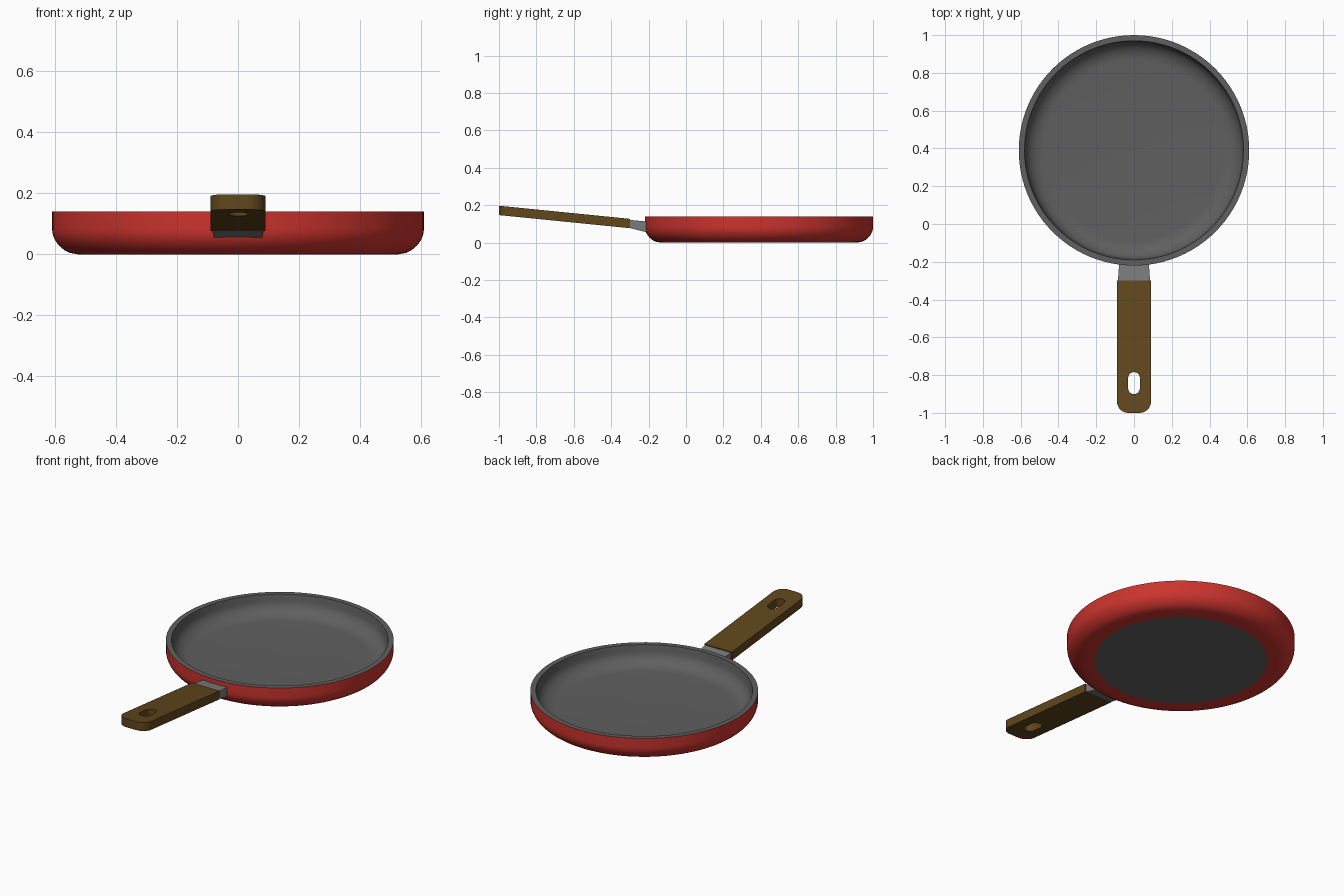
import bpy, bmesh, math

if "Cube" in bpy.data.objects:
    bpy.data.objects.remove(bpy.data.objects["Cube"])


def material(name, rgb):
    m = bpy.data.materials.new(name)
    m.diffuse_color = (*rgb, 1)
    m.use_nodes = True
    m.node_tree.nodes["Principled BSDF"].inputs["Base Color"].default_value = m.diffuse_color
    return m


RED = material("red_enamel", (0.61, 0.034, 0.027))
COATING = material("dark_coating", (0.115, 0.115, 0.115))
METAL = material("grey_metal", (0.2, 0.2, 0.2))
WOOD = material("brown_wood", (0.12, 0.062, 0.012))


def smooth(obj):
    bpy.ops.object.select_all(action='DESELECT')
    obj.select_set(True)
    bpy.context.view_layer.objects.active = obj
    bpy.ops.object.shade_smooth_by_angle(angle=math.radians(30))


def add_object(name, bm, mats):
    bmesh.ops.recalc_face_normals(bm, faces=bm.faces)
    mesh = bpy.data.meshes.new(name)
    bm.to_mesh(mesh)
    bm.free()
    obj = bpy.data.objects.new(name, mesh)
    bpy.context.collection.objects.link(obj)
    for m in mats:
        mesh.materials.append(m)
    return obj


def quarter(cx, cz, rx, rz, a0, a1, n=8):
    return [(cx + rx * math.cos(math.radians(a0 + (a1 - a0) * i / n)),
             cz + rz * math.sin(math.radians(a0 + (a1 - a0) * i / n)))
            for i in range(n + 1)]


# Pan body: closed profile turned around the pan centre
SEG = 96
base = [(0.463, 0.0), (0.525, 0.0)]
outer = quarter(0.505, 0.085, 0.105, 0.09, -62, 0)
rim = [(0.61, 0.14), (0.58, 0.14)]
inner = quarter(0.475, 0.11, 0.10, 0.08, 0, -90)
profile = base + outer + rim + inner
bm = bmesh.new()
rings = []
for r, z in profile:
    rings.append([bm.verts.new((r * math.cos(2 * math.pi * i / SEG),
                                0.39 + r * math.sin(2 * math.pi * i / SEG), z))
                  for i in range(SEG)])
red_until = len(base) + len(outer)
for k in range(len(rings) - 1):
    for i in range(SEG):
        j = (i + 1) % SEG
        f = bm.faces.new((rings[k][i], rings[k][j], rings[k + 1][j], rings[k + 1][i]))
        f.material_index = 0 if k < red_until else 1
for ring in (rings[0], rings[-1]):
    bm.faces.new(ring).material_index = 1
smooth(add_object("pan_body", bm, [RED, COATING]))

# Bracket: sloped, slightly tapered block joining pan and handle
bm = bmesh.new()
sections = [(-0.31, 0.086, 0.080, 0.122), (-0.20, 0.078, 0.053, 0.112)]
loops = [[bm.verts.new((x, y, z)) for x, z in ((-w, lo), (w, lo), (w, hi), (-w, hi))]
         for y, w, lo, hi in sections]
for i in range(4):
    j = (i + 1) % 4
    bm.faces.new((loops[0][i], loops[0][j], loops[1][j], loops[1][i]))
for loop in loops:
    bm.faces.new(loop)
add_object("handle_bracket", bm, [METAL])


# Handle: flat outline with a hanging slot, thickened and sloped upwards
def add_spline(curve, pts):
    s = curve.splines.new('POLY')
    s.points.add(len(pts) - 1)
    for p, (x, y) in zip(s.points, pts):
        p.co = (x, y, 0, 1)
    s.use_cyclic_u = True


curve = bpy.data.curves.new("handle", 'CURVE')
curve.dimensions = '2D'
curve.fill_mode = 'BOTH'
curve.extrude = 0.025
add_spline(curve, [(0.09, -0.30), (-0.09, -0.30)]
           + quarter(-0.03, -0.94, 0.06, 0.06, 180, 270)
           + quarter(0.03, -0.94, 0.06, 0.06, 270, 360))
add_spline(curve, quarter(0, -0.815, 0.031, 0.031, 0, 180, 12)
           + quarter(0, -0.87, 0.031, 0.031, 180, 360, 12))
handle = bpy.data.objects.new("handle", curve)
bpy.context.collection.objects.link(handle)
bpy.ops.object.select_all(action='DESELECT')
handle.select_set(True)
bpy.context.view_layer.objects.active = handle
bpy.ops.object.convert(target='MESH')
handle = bpy.context.view_layer.objects.active
for v in handle.data.vertices:
    v.co.z += 0.172 - 0.1 * (v.co.y + 1)
bm = bmesh.new()
bm.from_mesh(handle.data)
bmesh.ops.remove_doubles(bm, verts=bm.verts, dist=0.0005)
bmesh.ops.recalc_face_normals(bm, faces=bm.faces)
bm.to_mesh(handle.data)
bm.free()
handle.data.materials.clear()
handle.data.materials.append(WOOD)
smooth(handle)
